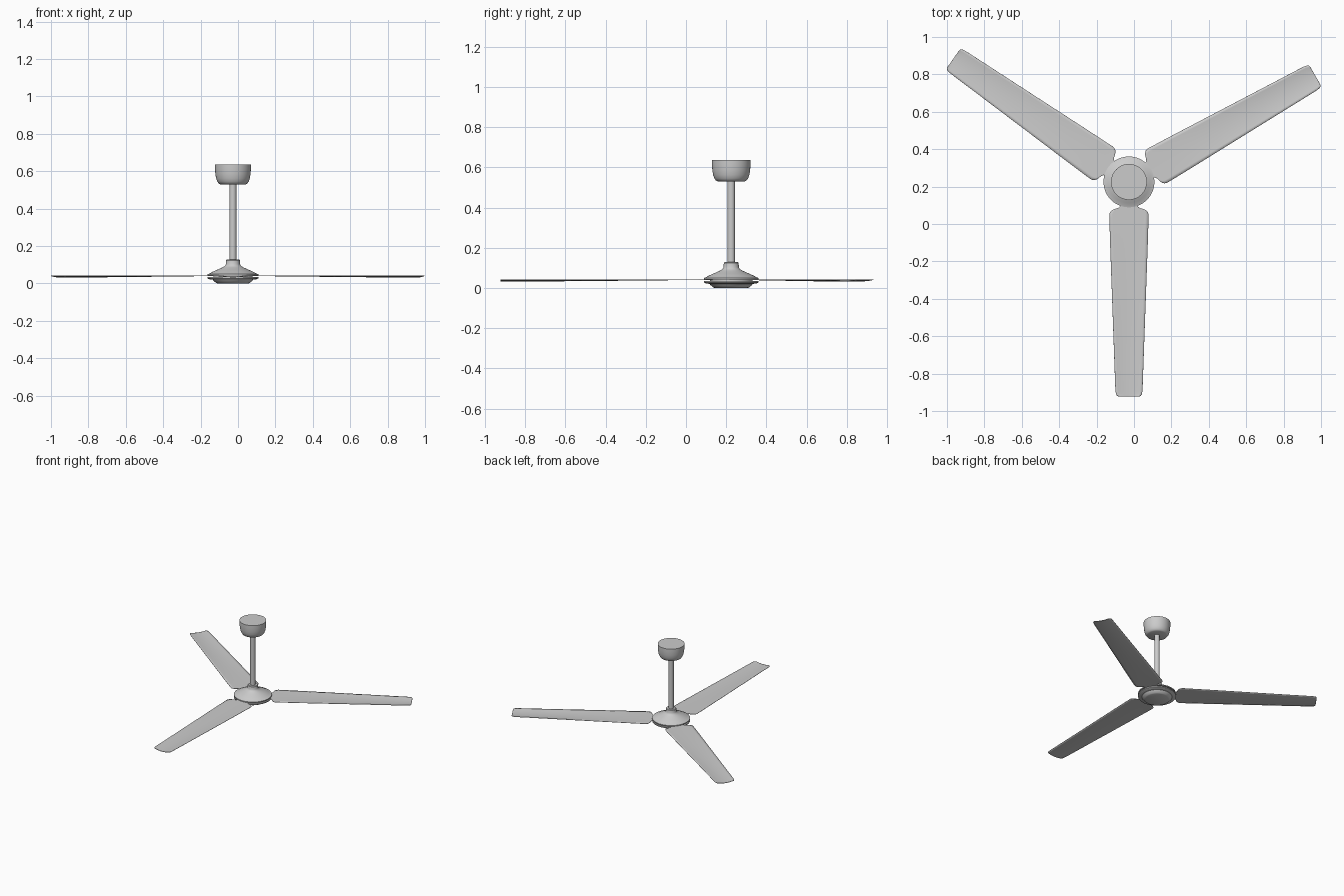
import bpy, bmesh, math
from mathutils import Matrix

if "Cube" in bpy.data.objects:
    bpy.data.objects.remove(bpy.data.objects["Cube"])

HUB = (-0.027, 0.225)


def finish(name, bm, loc):
    bmesh.ops.remove_doubles(bm, verts=bm.verts, dist=1e-5)
    bmesh.ops.recalc_face_normals(bm, faces=bm.faces)
    me = bpy.data.meshes.new(name)
    bm.to_mesh(me)
    bm.free()
    ob = bpy.data.objects.new(name, me)
    ob.location = loc
    bpy.context.collection.objects.link(ob)
    bpy.ops.object.select_all(action='DESELECT')
    ob.select_set(True)
    bpy.context.view_layer.objects.active = ob
    bpy.ops.object.shade_smooth_by_angle(angle=math.radians(35))
    return ob


def lathe(name, profile, steps=64):
    """Revolve a (radius, z) profile around the fan axis."""
    bm = bmesh.new()
    vs = [bm.verts.new((r, 0, z)) for r, z in profile]
    es = [bm.edges.new(p) for p in zip(vs, vs[1:])]
    bmesh.ops.spin(bm, geom=vs + es, cent=(0, 0, 0), axis=(0, 0, 1),
                   angle=math.tau, steps=steps, use_duplicate=False)
    return finish(name, bm, (*HUB, 0))


def blade(name, angle, cols=12):
    # (distance from axis, half width) along the blade
    stations = [(0.09, 0.047), (0.128, 0.047), (0.134, 0.050), (0.140, 0.060),
                (0.145, 0.078), (0.151, 0.091), (0.160, 0.100), (0.172, 0.105),
                (0.19, 0.105), (0.35, 0.100), (0.60, 0.091), (0.85, 0.082),
                (1.09, 0.0735), (1.12, 0.072), (1.135, 0.069), (1.143, 0.064),
                (1.147, 0.056)]
    bm = bmesh.new()
    rows = []
    for r, w in stations:
        sag = 0.007 * max(0, min(1, (r - 0.13) / 0.7))
        us = [2 * i / cols - 1 for i in range(cols + 1)]
        rows.append([bm.verts.new((r, w * u, 0.04 - sag * (1 - u * u)))
                     for u in us])
    for a, b in zip(rows, rows[1:]):
        for i in range(cols):
            bm.faces.new((a[i], b[i], b[i + 1], a[i + 1]))
    bm.transform(Matrix.Rotation(math.radians(angle), 4, 'Z'))
    ob = finish(name, bm, (*HUB, 0))
    mod = ob.modifiers.new("thickness", 'SOLIDIFY')
    mod.thickness = 0.003
    mod.offset = -1


# Ceiling canopy
lathe("ceiling_canopy", [(0, 0.637), (0.096, 0.637), (0.096, 0.615),
                         (0.094, 0.585), (0.090, 0.562), (0.084, 0.545),
                         (0.076, 0.534), (0.068, 0.530), (0, 0.530)])

# Down rod
lathe("down_rod", [(0, 0.10), (0.019, 0.10), (0.019, 0.55), (0, 0.55)], 32)

# Motor housing: collar, flared bell, blade slot and lower cover
lathe("motor_top", [(0, 0.128), (0.033, 0.128), (0.037, 0.124), (0.038, 0.103),
                    (0.043, 0.094), (0.058, 0.085), (0.085, 0.073),
                    (0.112, 0.061), (0.126, 0.053), (0.136, 0.050),
                    (0.136, 0.043), (0.10, 0.043), (0, 0.043)])
lathe("motor_core", [(0, 0.045), (0.105, 0.045), (0.105, 0.032), (0, 0.032)])
lathe("motor_bottom", [(0, 0.035), (0.136, 0.035), (0.136, 0.027),
                       (0.128, 0.023), (0.108, 0.020), (0.102, 0.013),
                       (0.090, 0.003), (0.083, 0.0), (0, 0.0)])

# Three blades
for i, angle in enumerate((-90, 29.7, 145)):
    blade(f"blade_{i + 1}", angle)
